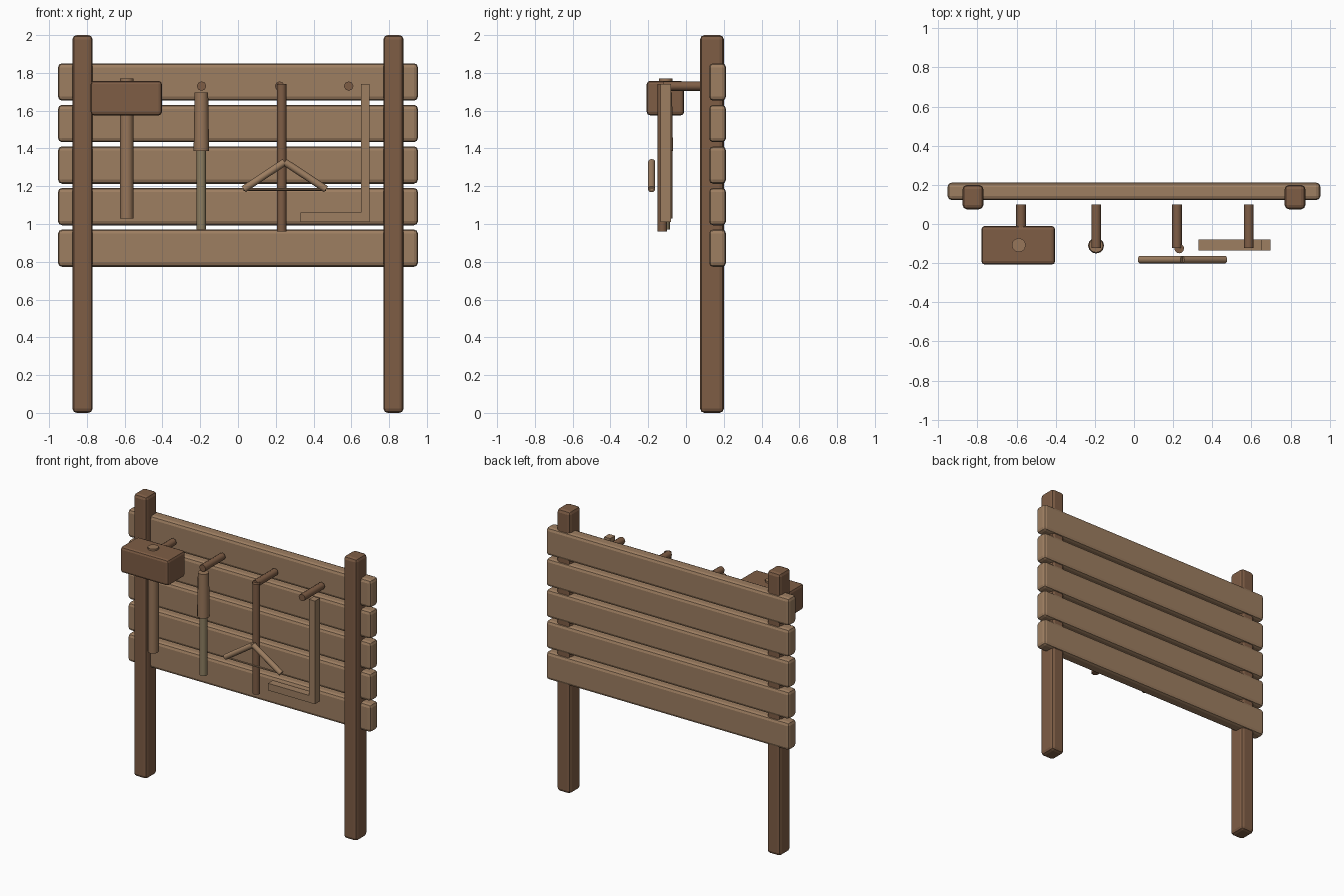
import bpy, math
from mathutils import Vector

default = bpy.data.objects.get("Cube")
if default:
    bpy.data.objects.remove(default, do_unlink=True)


def material(name, rgb):
    m = bpy.data.materials.new(name)
    m.use_nodes = True
    m.diffuse_color = (*rgb, 1)
    bsdf = next(n for n in m.node_tree.nodes if n.type == 'BSDF_PRINCIPLED')
    bsdf.inputs["Base Color"].default_value = (*rgb, 1)
    bsdf.inputs["Roughness"].default_value = 0.8
    return m


DARK = material("dark_wood", (0.21, 0.11, 0.06))
LIGHT = material("light_wood", (0.34, 0.21, 0.12))
MID = material("handle_wood", (0.31, 0.18, 0.10))
METAL = material("dull_metal", (0.27, 0.21, 0.12))


def finish(name, mat):
    obj = bpy.context.object
    obj.name = name
    obj.data.materials.append(mat)
    return obj


def box(name, low, high, mat, bevel=0.0):
    """Box between two corners, with optional rounded edges."""
    low, high = Vector(low), Vector(high)
    bpy.ops.mesh.primitive_cube_add(size=1, location=(low + high) / 2)
    obj = finish(name, mat)
    obj.scale = high - low
    bpy.ops.object.transform_apply(location=False, rotation=False, scale=True)
    if bevel:
        mod = obj.modifiers.new("Rounded edges", 'BEVEL')
        mod.width = bevel
        mod.segments = 2
    return obj


def rod(name, start, end, r_start, mat, r_end=None, sides=12):
    """Round bar from start to end, optionally tapered."""
    start, end = Vector(start), Vector(end)
    axis = end - start
    bpy.ops.mesh.primitive_cone_add(
        vertices=sides, radius1=r_start, radius2=r_end or r_start,
        depth=axis.length, location=(start + end) / 2,
        rotation=axis.to_track_quat('Z', 'Y').to_euler())
    obj = finish(name, mat)
    bpy.ops.object.shade_smooth_by_angle(angle=math.radians(50))
    return obj


# Posts
for side, x in (("right", -0.823), ("left", 0.823)):
    box(f"{side}_post", (x - 0.053, 0.075, 0), (x + 0.053, 0.2, 2), DARK, 0.022)

# Horizontal planks
for i in range(5):
    z = 0.872 + 0.22 * i
    box(f"plank_{i + 1}", (-0.953, 0.122, z - 0.099), (0.953, 0.212, z + 0.099), LIGHT, 0.022)

# Hanging pegs
for i, x in enumerate((-0.577, -0.193, 0.22, 0.586)):
    rod(f"peg_{i + 1}", (x, 0.1, 1.73), (x, -0.122, 1.73), 0.025, DARK, sides=8)

# Mallet
box("mallet_head", (-0.78, -0.208, 1.575), (-0.403, -0.01, 1.758), DARK, 0.018)
rod("mallet_handle", (-0.589, -0.108, 1.03), (-0.589, -0.108, 1.77), 0.036, MID)

# Chisel
rod("chisel_handle", (-0.194, -0.11, 1.387), (-0.194, -0.11, 1.697), 0.041, MID, 0.036)
rod("chisel_blade", (-0.194, -0.11, 0.972), (-0.194, -0.11, 1.39), 0.025, METAL)

# Drill with its angled arms and cord
rod("drill_shaft", (0.231, -0.125, 0.96), (0.231, -0.125, 1.74), 0.025, DARK)
apex = (0.247, -0.182, 1.328)
for side, x in (("right", 0.03), ("left", 0.466)):
    rod(f"drill_{side}_arm", (x, -0.182, 1.184), apex, 0.019, LIGHT)
rod("drill_cord", (0.03, -0.182, 1.183), (0.466, -0.182, 1.183), 0.007, LIGHT, sides=6)

# Try square
box("square_upright", (0.65, -0.135, 1.01), (0.697, -0.08, 1.74), LIGHT)
box("square_arm", (0.33, -0.135, 1.01), (0.65, -0.08, 1.06), LIGHT)
